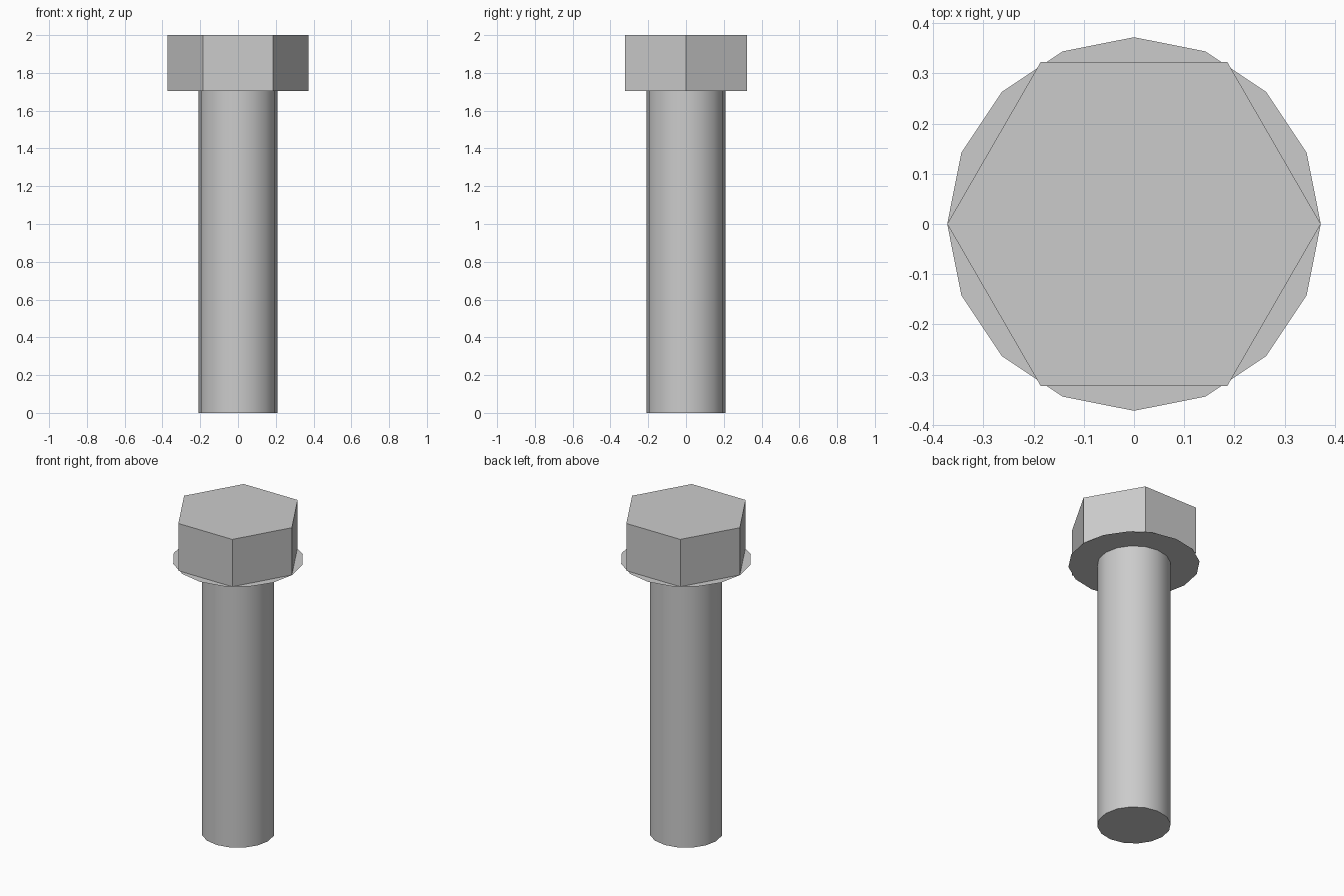
import bpy
import math

cube = bpy.data.objects.get("Cube")
if cube:
    bpy.data.objects.remove(cube, do_unlink=True)

# Single metal colour
STEEL = (0.6, 0.6, 0.6, 1.0)
steel = bpy.data.materials.new("grey steel")
steel.use_nodes = True
steel.diffuse_color = STEEL
steel.node_tree.nodes["Principled BSDF"].inputs["Base Color"].default_value = STEEL

HEAD_RADIUS = 0.372
SHAFT_RADIUS = 0.208
HEAD_BASE = 1.705
TOP = 2.0


def finish(name):
    obj = bpy.context.object
    obj.name = obj.data.name = name
    obj.data.materials.append(steel)
    return obj


def prism(name, sides, radius, bottom, top, turn=0.0):
    bpy.ops.mesh.primitive_cylinder_add(
        vertices=sides, radius=radius, depth=top - bottom,
        location=(0, 0, (bottom + top) / 2), rotation=(0, 0, turn))
    bpy.ops.object.transform_apply(location=True, rotation=True, scale=True)
    return finish(name)


# Round shaft, smooth around its side with a sharp end rim
prism("shaft", 16, SHAFT_RADIUS, 0, HEAD_BASE)
bpy.ops.object.shade_smooth_by_angle(angle=math.radians(40))

# Paper-thin washer face under the head
bpy.ops.mesh.primitive_circle_add(
    vertices=16, radius=HEAD_RADIUS, fill_type='NGON',
    location=(0, 0, HEAD_BASE - 0.001))
bpy.ops.object.transform_apply(location=True, rotation=True, scale=True)
finish("washer_face")

# Hexagonal head with corners pointing left and right
prism("hex_head", 6, HEAD_RADIUS, HEAD_BASE, TOP, math.radians(30))
